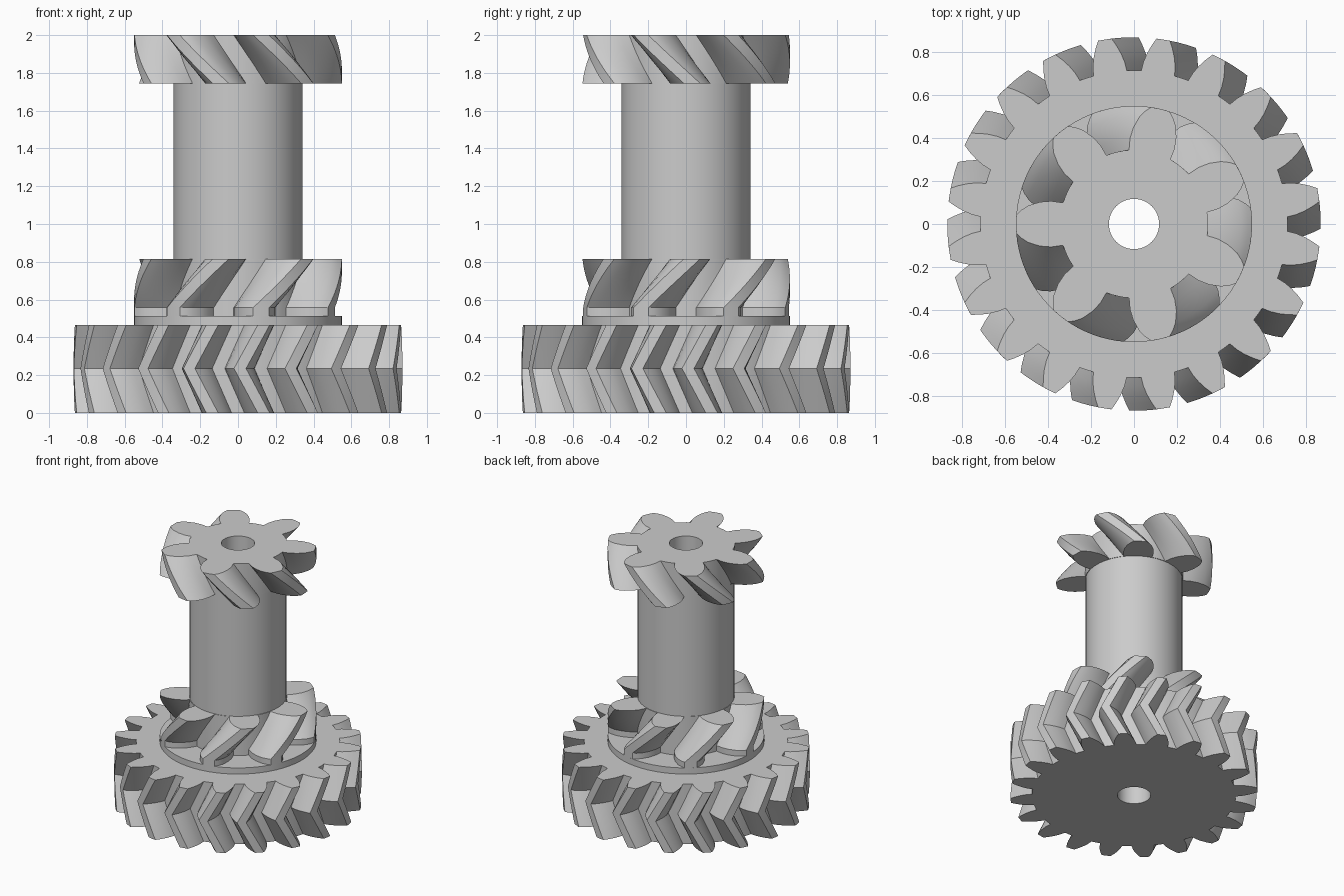
import bpy, bmesh
from math import radians, sin, cos, pi

cube = bpy.data.objects.get("Cube")
if cube:
    bpy.data.objects.remove(cube, do_unlink=True)

BORE = 0.117

grey = bpy.data.materials.new("plain_grey")
grey.use_nodes = True
colour = (0.6, 0.6, 0.6, 1)
grey.diffuse_color = colour
grey.node_tree.nodes["Principled BSDF"].inputs["Base Color"].default_value = colour


def circle(radius, count=72):
    return [(radius, 2 * pi * i / count) for i in range(count)]


def gear_outline(teeth, flank):
    """Polar outline from one flank given as (radius, half angle in degrees)."""
    pitch = 2 * pi / teeth
    root, tip = flank[0], flank[-1]
    gap = pitch - 2 * radians(root[1])
    half = [(r, -radians(a)) for r, a in flank]
    tooth = half + [(tip[0], 0)] + [(r, -a) for r, a in reversed(half)]
    tooth += [(root[0], radians(root[1]) + gap * k / 4) for k in (1, 2, 3)]
    return [(r, a + pitch * (i + 0.5)) for i in range(teeth) for r, a in tooth]


def stations(*keys, steps=8):
    """Split each (height, twist) span into even steps, one if it is straight."""
    result = [keys[0]]
    for (z0, t0), (z1, t1) in zip(keys, keys[1:]):
        n = steps if t0 != t1 else 1
        result += [(z0 + (z1 - z0) * k / n, t0 + (t1 - t0) * k / n)
                   for k in range(1, n + 1)]
    return result


def bored_part(name, outline, levels):
    """Sweep an outline up through the levels and leave a round bore inside."""
    bm = bmesh.new()

    def ring(points, z, twist):
        return [bm.verts.new((r * cos(a + radians(twist)),
                              r * sin(a + radians(twist)), z)) for r, a in points]

    def wall(rings):
        for low, high in zip(rings, rings[1:]):
            n = len(low)
            for i in range(n):
                j = (i + 1) % n
                bm.faces.new((low[i], low[j], high[j], high[i]))

    outer = [ring(outline, z, t) for z, t in levels]
    inner = [ring(circle(BORE, 48), z, 0) for z, _ in (levels[0], levels[-1])]
    wall(outer)
    wall(inner)
    # End faces with the bore left open
    for loops in ((outer[0], inner[0]), (outer[-1], inner[-1])):
        edges = [bm.edges.get((lp[i - 1], lp[i])) for lp in loops for i in range(len(lp))]
        bmesh.ops.triangle_fill(bm, edges=edges, use_beauty=True, use_dissolve=False)
    bmesh.ops.recalc_face_normals(bm, faces=bm.faces[:])
    mesh = bpy.data.meshes.new(name)
    bm.to_mesh(mesh)
    bm.free()
    mesh.materials.append(grey)
    obj = bpy.data.objects.new(name, mesh)
    bpy.context.collection.objects.link(obj)
    bpy.ops.object.select_all(action='DESELECT')
    obj.select_set(True)
    bpy.context.view_layer.objects.active = obj
    bpy.ops.object.shade_smooth_by_angle(angle=radians(25))
    return obj


wheel_flank = [(0.715, 6.3), (0.755, 5.7), (0.795, 4.7), (0.835, 3.4), (0.87, 2.1)]
pinion_flank = [(0.345, 16.7), (0.4, 15.5), (0.45, 13.2), (0.5, 9.9), (0.53, 7), (0.55, 4.5)]
wheel = gear_outline(20, wheel_flank)
pinion = gear_outline(7, pinion_flank)

# Large herringbone wheel at the base
bored_part("herringbone_wheel", wheel, stations((0, 0), (0.235, -8.3), (0.465, 0)))
# Round collar on top of the wheel
bored_part("collar", circle(0.55), stations((0.465, 0), (0.513, 0)))
# Lower pinion, with a short straight foot under its helical teeth
bored_part("lower_pinion", pinion,
           stations((0.513, 0), (0.557, 0), (0.815, 29), steps=12))
# Shaft between the pinions
bored_part("shaft", circle(0.341), stations((0.815, 0), (1.745, 0)))
# Upper pinion with the opposite hand
bored_part("upper_pinion", pinion, stations((1.745, 29), (2.0, 0), steps=12))
